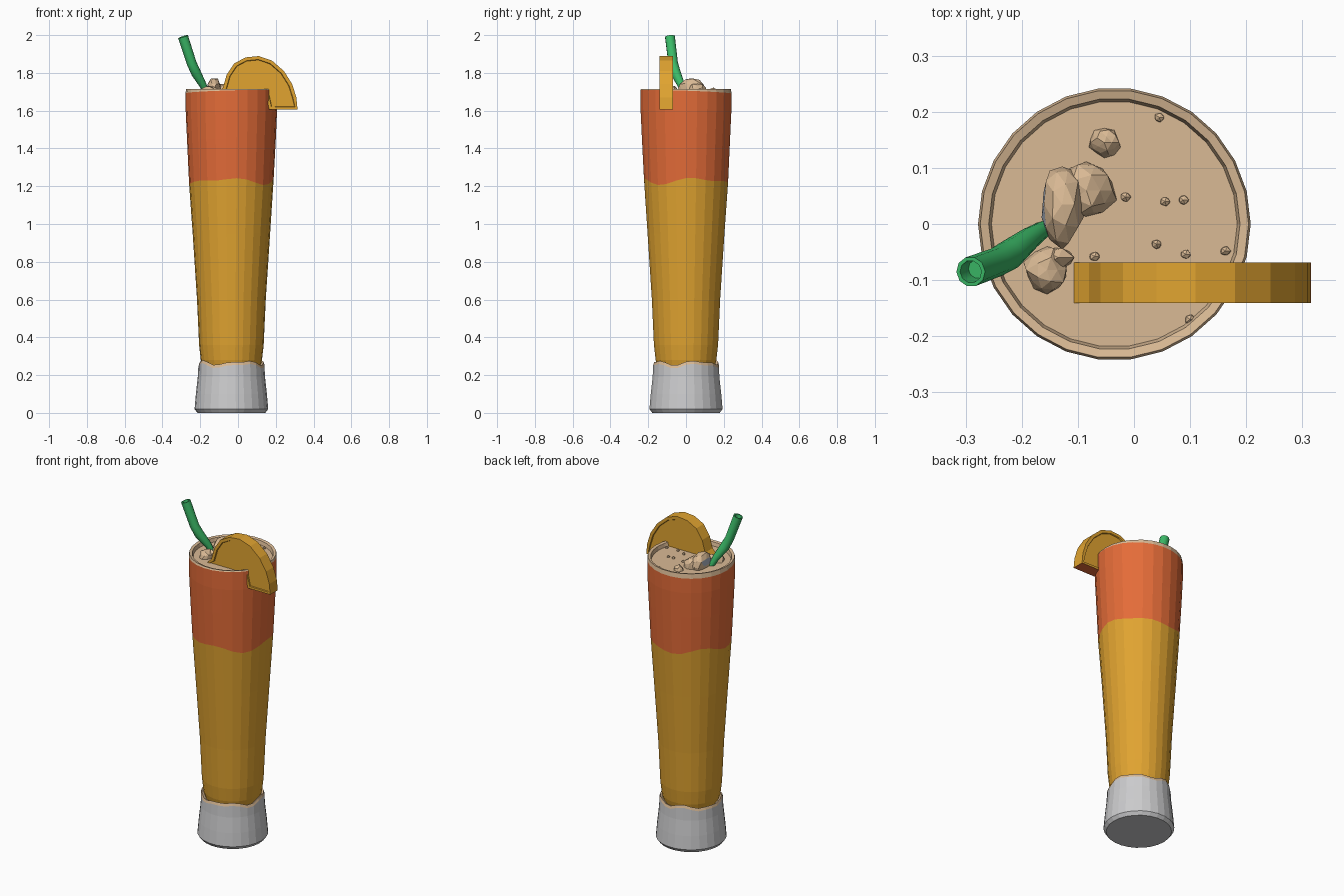
import bpy, bmesh, math, random
from mathutils import Vector

random.seed(4)
cube = bpy.data.objects.get("Cube")
if cube:
    bpy.data.objects.remove(cube, do_unlink=True)

CX, SIDES = -0.035, 26


def material(name, rgb):
    m = bpy.data.materials.new(name)
    m.use_nodes = True
    m.diffuse_color = (*rgb, 1)
    bsdf = next(n for n in m.node_tree.nodes if n.type == "BSDF_PRINCIPLED")
    bsdf.inputs["Base Color"].default_value = (*rgb, 1)
    return m


amber = material("amber", (0.75, 0.37, 0.03))
red = material("red_orange", (0.78, 0.15, 0.04))
cream = material("cream", (0.70, 0.49, 0.30))
grey = material("glass_grey", (0.60, 0.60, 0.61))
green = material("straw_green", (0.045, 0.50, 0.14))
blue = material("ice_blue", (0.42, 0.47, 0.56))


def finish(bm, name, mats):
    bmesh.ops.recalc_face_normals(bm, faces=bm.faces)
    me = bpy.data.meshes.new(name)
    bm.to_mesh(me)
    bm.free()
    ob = bpy.data.objects.new(name, me)
    bpy.context.collection.objects.link(ob)
    for m in mats:
        me.materials.append(m)
    return ob


# Lathe with rows of (radius, height, wave function, material index of band above)
def lathe(name, rows, mats, cap_bottom=None, cap_top=None):
    bm = bmesh.new()
    rings = []
    for r, z, wave, _ in rows:
        ring = []
        for i in range(SIDES):
            a = math.tau * i / SIDES
            ring.append(bm.verts.new((CX + r * math.cos(a), r * math.sin(a),
                                      z + (wave(a) if wave else 0))))
        rings.append(ring)
    for k in range(len(rows) - 1):
        for i in range(SIDES):
            j = (i + 1) % SIDES
            f = bm.faces.new((rings[k][i], rings[k][j], rings[k + 1][j], rings[k + 1][i]))
            f.material_index = rows[k][3]
    for ring, idx in ((rings[0], cap_bottom), (rings[-1], cap_top)):
        if idx is not None:
            bm.faces.new(ring).material_index = idx
    return finish(bm, name, mats)


def layer_wave(a):
    return 0.013 * math.sin(3 * a + 0.5) + 0.009 * math.sin(5 * a + 1.7)


def foot_wave(a):
    return 0.009 * math.sin(4 * a) + 0.006 * math.sin(7 * a + 1)


def rim_wave(a):
    return 0.011 * math.cos(a + 0.9)


# Heavy glass foot with a ragged pale ledge
lathe("glass_foot", [
    (0.180, 0.0, None, 0), (0.195, 0.02, None, 0), (0.188, 0.10, None, 0),
    (0.178, 0.19, None, 0), (0.175, 0.250, foot_wave, 1),
    (0.170, 0.266, foot_wave, 1), (0.155, 0.255, foot_wave, 1)],
    [grey, cream], cap_bottom=0, cap_top=1)

# Glass body: amber drink, red layer, pale rim and drink surface
lathe("glass_body", [
    (0.152, 0.24, None, 0), (0.162, 0.28, None, 0), (0.171, 0.36, None, 0),
    (0.182, 0.60, None, 0), (0.205, 0.95, None, 0), (0.224, 1.228, layer_wave, 1),
    (0.235, 1.45, None, 1), (0.242, 1.60, None, 1), (0.243, 1.699, rim_wave, 2),
    (0.239, 1.716, None, 2), (0.224, 1.712, None, 2), (0.219, 1.690, None, 2)],
    [amber, red, cream], cap_bottom=0, cap_top=2)

# Citrus slice: outline extruded in y, recessed flesh on both sides, red cut edge
outline = [(0.315, 1.607), (0.309, 1.67), (0.287, 1.74), (0.243, 1.81), (0.18, 1.865),
           (0.11, 1.889), (0.04, 1.882), (-0.02, 1.85), (-0.06, 1.79), (-0.08, 1.72),
           (-0.12, 1.675), (0.15, 1.675), (0.165, 1.607)]
bm = bmesh.new()
front = bm.faces.new([bm.verts.new((x, -0.141, z)) for x, z in outline])
ext = bmesh.ops.extrude_face_region(bm, geom=[front])
bmesh.ops.translate(bm, vec=(0, 0.072, 0),
                    verts=[v for v in ext["geom"] if isinstance(v, bmesh.types.BMVert)])
bmesh.ops.recalc_face_normals(bm, faces=bm.faces)
sides = [f for f in bm.faces if abs(f.normal.y) > 0.9]
bmesh.ops.inset_individual(bm, faces=sides, thickness=0.018, depth=0)
bmesh.ops.inset_individual(bm, faces=sides, thickness=0.003, depth=-0.006)
for f in bm.faces:
    f.material_index = 1 if f.normal.z < -0.8 and abs(f.normal.y) < 0.3 else 0
finish(bm, "citrus_slice", [amber, red])

# Bent straw, widening toward the open tip
path = [((-0.155, -0.005, 1.67), 0.014), ((-0.185, -0.025, 1.735), 0.020),
        ((-0.222, -0.055, 1.80), 0.027), ((-0.245, -0.068, 1.85), 0.026),
        ((-0.291, -0.085, 1.992), 0.027)]
bm = bmesh.new()
rings = []
points = [Vector(p) for p, _ in path]
inner = [(points[-1], 0.020), (points[-1] - Vector((-0.012, -0.005, 0.04)), 0.017)]
stations = [(p, r) for p, (_, r) in zip(points, path)] + inner
for k, (p, r) in enumerate(stations):
    lo, hi = min(max(k - 1, 0), 3), min(k + 1, 4)
    turn = (points[hi] - points[lo]).to_track_quat("Z", "Y")
    rings.append([bm.verts.new(p + turn @ Vector((r * math.cos(math.tau * i / 10),
                                                 r * math.sin(math.tau * i / 10), 0)))
                  for i in range(10)])
for a, b in zip(rings, rings[1:]):
    for i in range(10):
        j = (i + 1) % 10
        bm.faces.new((a[i], a[j], b[j], b[i]))
bm.faces.new(rings[0])
bm.faces.new(rings[-1])
straw = finish(bm, "straw", [green])
straw.data.shade_smooth()
bpy.context.view_layer.objects.active = straw
straw.select_set(True)
bpy.ops.object.shade_smooth_by_angle(angle=math.radians(40))
straw.select_set(False)


# Faceted ice lumps and crumbs on the surface
def lump(name, center, size, detail=2, patch=False):
    bm = bmesh.new()
    bmesh.ops.create_icosphere(bm, subdivisions=detail, radius=1)
    for v in bm.verts:
        v.co *= random.uniform(0.88, 1.1)
        v.co = Vector(c + s * q for c, s, q in zip(center, size, v.co))
    if patch:
        for f in bm.faces:
            m = f.calc_center_median() - Vector(center)
            f.material_index = int(m.x < -0.75 * size[0] and m.z > 0)
    finish(bm, name, [cream, blue])


lump("ice_large", (-0.128, 0.035, 1.705), (0.038, 0.075, 0.07), patch=True)
lump("ice_shoulder", (-0.085, 0.06, 1.69), (0.053, 0.052, 0.055))
lump("ice_front", (-0.155, -0.082, 1.69), (0.040, 0.042, 0.045))
lump("ice_front_small", (-0.135, -0.06, 1.70), (0.030, 0.022, 0.03), 1)
lump("ice_back", (-0.053, 0.145, 1.69), (0.028, 0.025, 0.03))
crumbs = [(-0.015, 0.048), (0.055, 0.04), (0.088, 0.043), (0.04, -0.036), (0.092, -0.054),
          (0.163, -0.048), (-0.07, -0.058), (0.045, 0.19), (0.19, 0.02), (0.10, -0.17)]
for n, (x, y) in enumerate(crumbs):
    lump(f"ice_crumb_{n + 1}", (x, y, 1.691), (0.010, 0.009, 0.010), 1)
